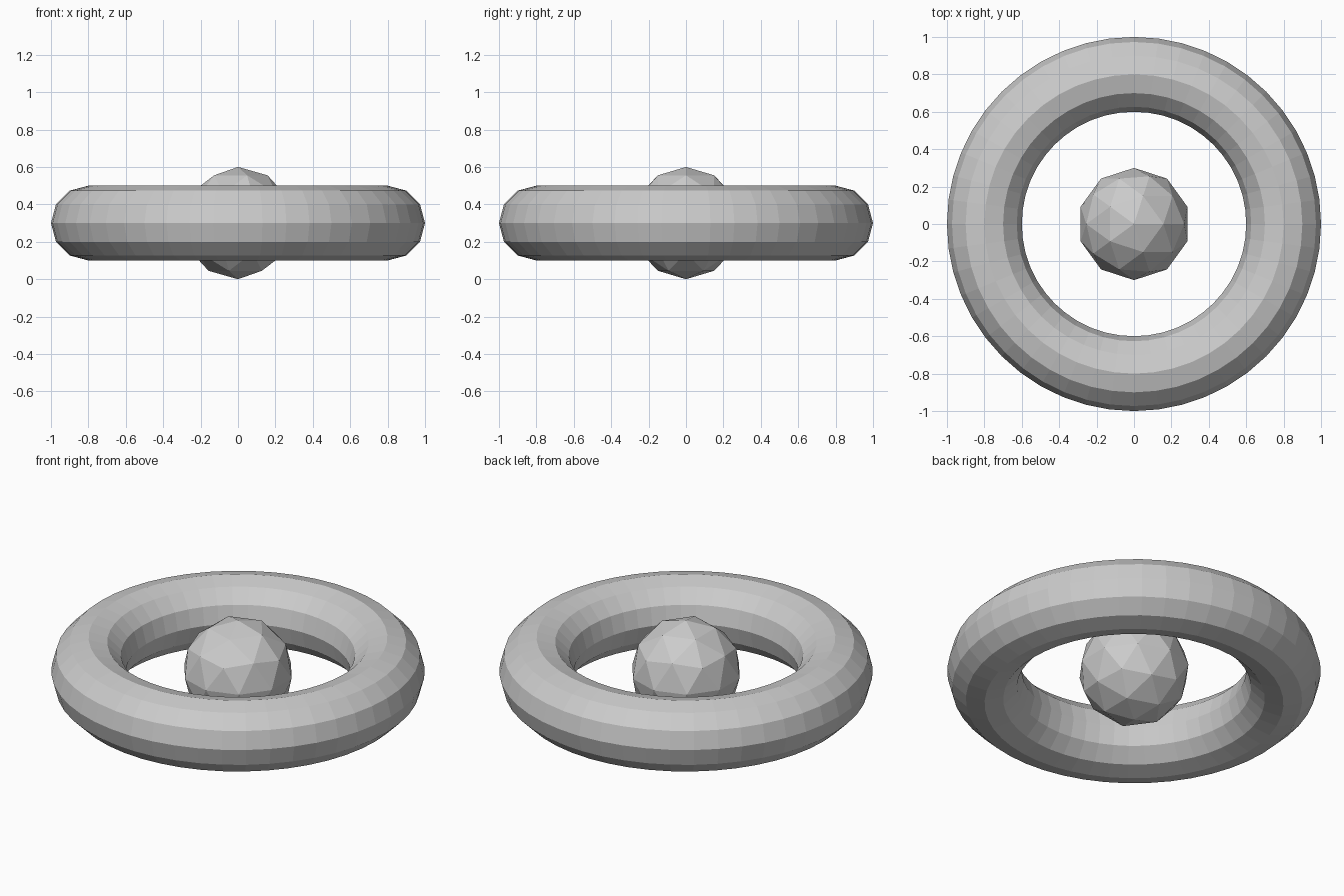
import bpy

if "Cube" in bpy.data.objects:
    bpy.data.objects.remove(bpy.data.objects["Cube"])

CENTRE = (0, 0, 0.3)

# Outer ring
bpy.ops.mesh.primitive_torus_add(location=CENTRE, major_radius=0.8, minor_radius=0.2,
                                 major_segments=48, minor_segments=12)
bpy.context.object.name = "ring"

# Faceted ball in the middle of the ring
bpy.ops.mesh.primitive_ico_sphere_add(location=CENTRE, subdivisions=2, radius=0.3)
bpy.context.object.name = "centre_ball"
